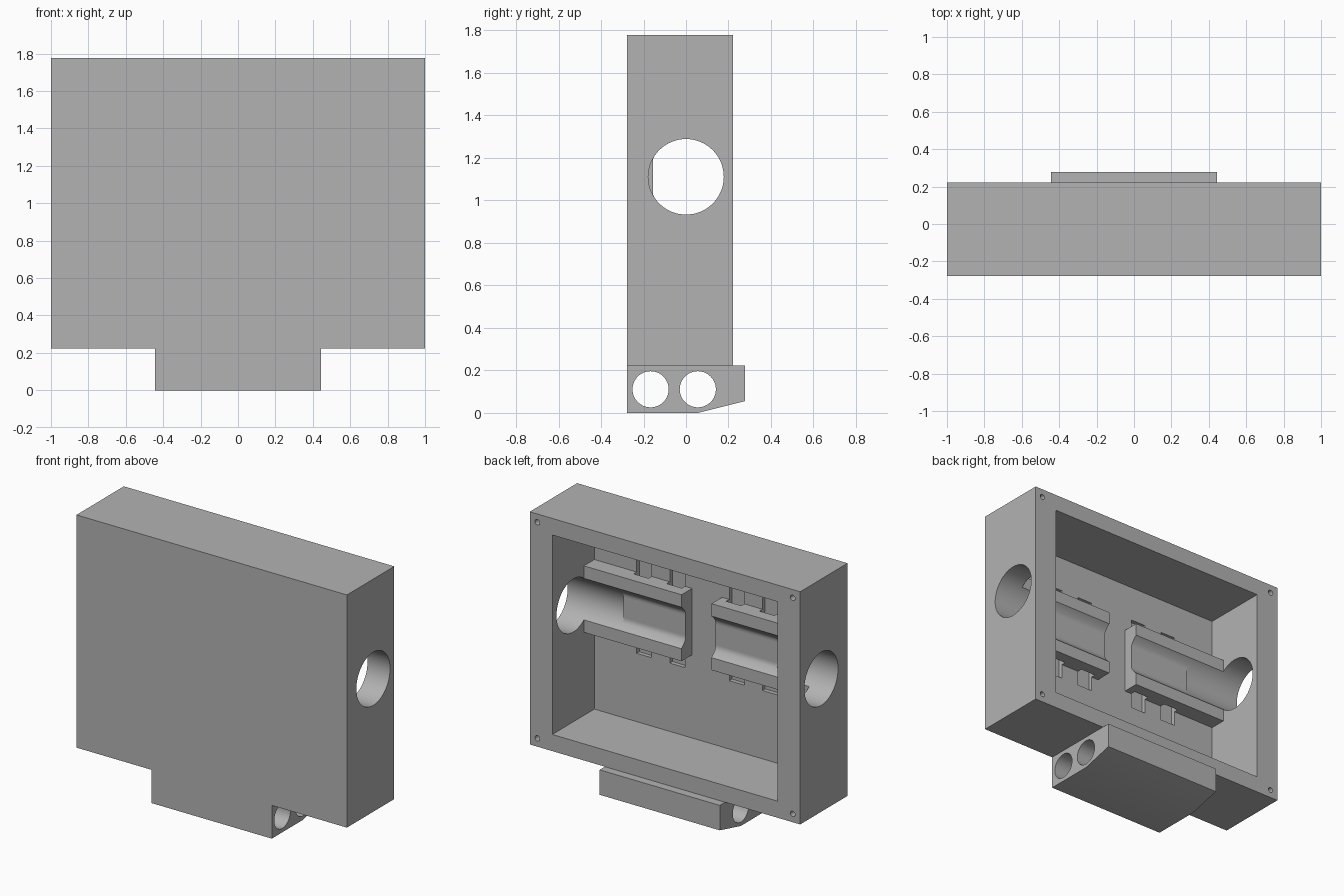
import bpy, bmesh, math

old = bpy.data.objects.get("Cube")
if old:
    bpy.data.objects.remove(old, do_unlink=True)

U = 1 / 18                 # base module of the design
AXIS_Z = 20 * U            # height of the cable bore
BORE_R = 3.2 * U
FLOOR_Y = -0.155           # flat bottom of the cradle groove

grey = bpy.data.materials.new("plain grey")
grey.use_nodes = True
grey.diffuse_color = (0.45, 0.45, 0.45, 1)
grey.node_tree.nodes["Principled BSDF"].inputs["Base Color"].default_value = grey.diffuse_color


def prism(name, profile, start, end, axis="x"):
    """Extrude a closed profile: (y, z) along x, or (x, z) along y."""
    bm = bmesh.new()
    place = (lambda p, t: (t, p[0], p[1])) if axis == "x" else (lambda p, t: (p[0], t, p[1]))
    a = [bm.verts.new(place(p, start)) for p in profile]
    b = [bm.verts.new(place(p, end)) for p in profile]
    n = len(profile)
    bm.faces.new(a)
    bm.faces.new(b)
    for i in range(n):
        j = (i + 1) % n
        bm.faces.new((a[i], a[j], b[j], b[i]))
    bmesh.ops.recalc_face_normals(bm, faces=bm.faces)
    mesh = bpy.data.meshes.new(name)
    bm.to_mesh(mesh)
    bm.free()
    mesh.materials.append(grey)
    obj = bpy.data.objects.new(name, mesh)
    bpy.context.collection.objects.link(obj)
    return obj


def box(name, x0, x1, y0, y1, z0, z1):
    return prism(name, [(y0, z0), (y1, z0), (y1, z1), (y0, z1)], min(x0, x1), max(x0, x1))


def circle(a, z, r, sides=64):
    steps = [2 * math.pi * i / sides for i in range(sides)]
    return [(a + r * math.cos(t), z + r * math.sin(t)) for t in steps]


def cut(target, cutters):
    """Subtract each cutter, keep the plain result, and drop the cutters."""
    for c in cutters:
        c.hide_render = True
        mod = target.modifiers.new("cut", "BOOLEAN")
        mod.operation = "DIFFERENCE"
        mod.solver = "EXACT"
        mod.object = c
    bpy.context.view_layer.update()
    graph = bpy.context.evaluated_depsgraph_get()
    result = bpy.data.meshes.new_from_object(target.evaluated_get(graph))
    target.modifiers.clear()
    target.data = result
    for c in cutters:
        bpy.data.objects.remove(c, do_unlink=True)


def tie_slots(side):
    """Channels for cable ties, passing behind a cradle."""
    return [box("slot_cutter", side * (x - U), side * (x + U), -0.25, -0.19, 0.79, 1.43)
            for x in (0.22, 0.465)]


# Housing: a tray open at the back, with side bores and corner screw holes
housing = box("housing", -1, 1, -5 * U, 4 * U, 4 * U, 32 * U)
cutters = [box("cavity_cutter", -15 * U, 15 * U, -4 * U, 6 * U, 6 * U, 30 * U)]
for side in (-1, 1):
    cutters.append(prism("bore_cutter", circle(0, AXIS_Z, BORE_R), side * 0.8, side * 1.1))
    cutters += tie_slots(side)
    for z in (5 * U, 31 * U):
        cutters.append(prism("screw_cutter", circle(side * 17 * U, z, 0.018, 24), 0, 0.3, "y"))
cut(housing, cutters)

# Cable cradles: grooved blocks on the inside of the front wall
groove = [(max(y, FLOOR_Y), z) for y, z in circle(0, AXIS_Z, BORE_R)]
cradles = []
for side, label in ((1, "left"), (-1, "right")):
    cradle = box("cable_cradle_" + label, side * 2 * U, side * 15 * U,
                 -4 * U, -2 * U, AXIS_Z - 4 * U, AXIS_Z + 4 * U)
    cut(cradle, [prism("groove_cutter", groove, side * 0.05, side * 0.6),
                 prism("bore_cutter", circle(0, AXIS_Z, BORE_R), side * 0.57, side * 0.9)]
        + tie_slots(side))
    cradles.append(cradle)

# Mounting block below, with a sloped underside and two rod holes
block = prism("mounting_block", [(-5 * U, 0), (U, 0), (5 * U, U), (5 * U, 4 * U), (-5 * U, 4 * U)],
              -8 * U, 8 * U)
cut(block, [prism("rod_cutter", circle(y, 2 * U, 0.085), -0.6, 0.6) for y in (-3 * U, U)])

# Smooth bores, sharp edges
bpy.ops.object.select_all(action="DESELECT")
for obj in [housing, block] + cradles:
    obj.select_set(True)
bpy.context.view_layer.objects.active = housing
bpy.ops.object.shade_smooth_by_angle(angle=math.radians(30))
